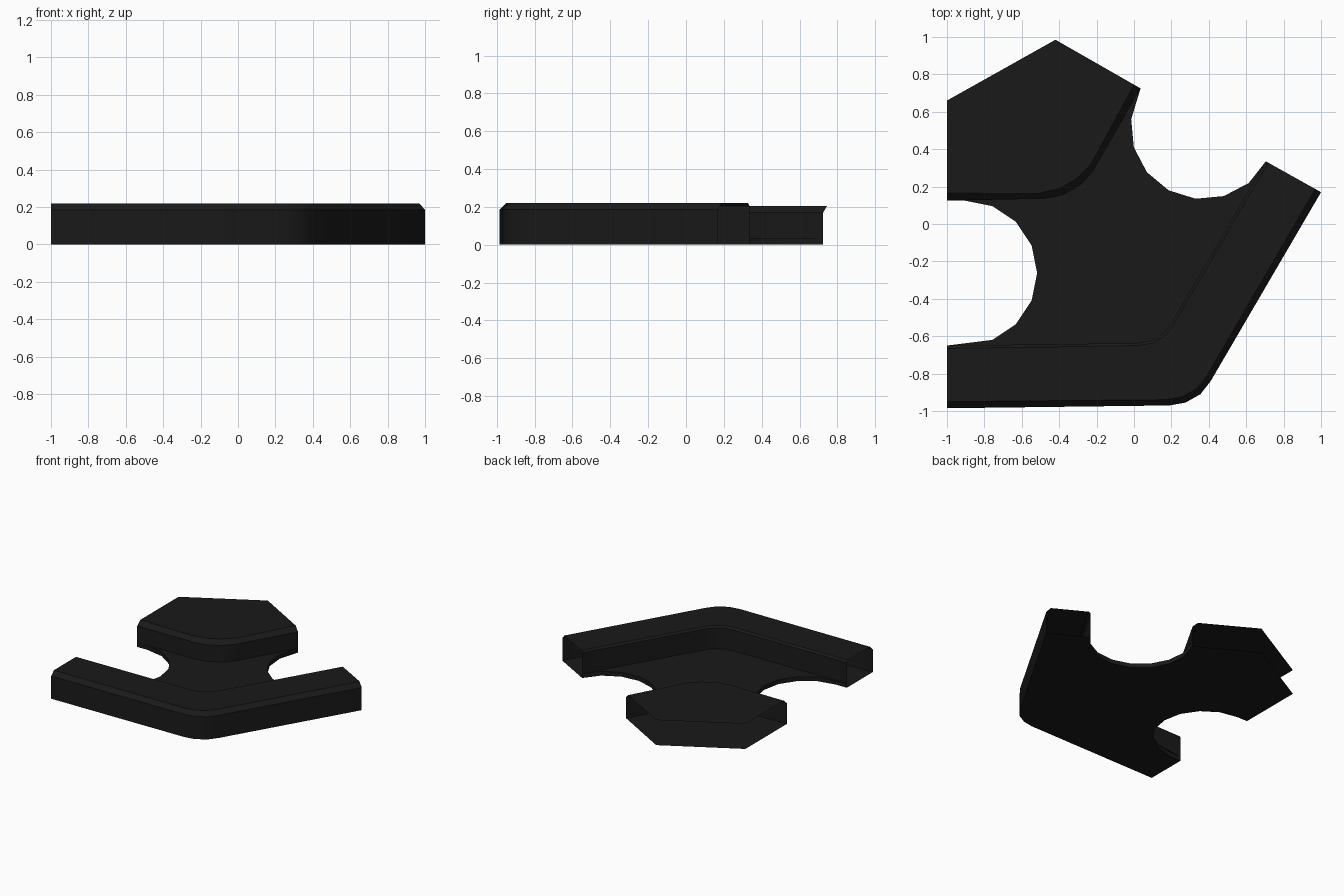
import bpy, math, bmesh

if "Cube" in bpy.data.objects:
    bpy.data.objects.remove(bpy.data.objects["Cube"])

mat = bpy.data.materials.new("dark_asphalt")
mat.diffuse_color = (0.01, 0.01, 0.01, 1)
mat.use_nodes = True
mat.node_tree.nodes["Principled BSDF"].inputs["Base Color"].default_value = mat.diffuse_color


def make(name, verts, faces):
    me = bpy.data.meshes.new(name)
    me.from_pydata(verts, [], faces)
    me.materials.append(mat)
    ob = bpy.data.objects.new(name, me)
    bpy.context.collection.objects.link(ob)
    bm = bmesh.new()
    bm.from_mesh(me)
    # split large outlines cleanly
    bmesh.ops.triangulate(bm, faces=[f for f in bm.faces if len(f.verts) > 4])
    bm.to_mesh(me)
    bm.free()
    bpy.ops.object.select_all(action='DESELECT')
    ob.select_set(True)
    bpy.context.view_layer.objects.active = ob
    bpy.ops.object.shade_smooth_by_angle(angle=math.radians(35))
    return ob


def level(path, z):
    return [(x, y, z) for x, y in path]


def toward(p, q, d):
    l = math.dist(p, q)
    return tuple(a + (b - a) * d / l for a, b in zip(p, q))


def loft(rows):
    n = len(rows[0])
    faces = [(r * n + i, r * n + i + 1, (r + 1) * n + i + 1, (r + 1) * n + i)
             for r in range(len(rows) - 1) for i in range(n - 1)]
    return sum(rows, []), faces


def arc(cx, cy, r, start, step=22.5):
    return [(cx + r * math.cos(math.radians(start + step * i)),
             cy + r * math.sin(math.radians(start + step * i))) for i in range(9)]


# Plan outlines, each running left to right
outer = [(-1, -0.985), (0.19, -0.97), (0.275, -0.955), (0.355, -0.91), (0.41, -0.84), (1, 0.17)]
inner = [(-1, -0.65), (0.01, -0.637), (0.09, -0.625), (0.155, -0.585), (0.20, -0.53), (0.705, 0.335)]
block = [(-1, 0.125), (-0.48, 0.135), (-0.38, 0.155), (-0.29, 0.205), (-0.22, 0.28), (0.035, 0.725)]
B, C, K = (-1, 0.66), (-0.42, 0.985), (-0.71, 0.825)
cut_right = arc(0.37, 0.52, 0.387, 331.5, -22.5)[1:-1]
cut_left = arc(-0.905, -0.262, 0.387, 90, -22.5)

# Bottom plate, facing down
base = outer + [inner[-1]] + cut_right + [block[-1], C, B, block[0]] + cut_left + [inner[0]]
make("base_plate", level(base, 0), [tuple(reversed(range(len(base))))])

# Recessed centre floor with thin rims along the round cut-outs
floor = inner + cut_right + block[::-1] + cut_left
n, ni, nr, nb = len(floor), len(inner), len(cut_right), len(block)
H = 0.035
rim = list(range(ni - 1, ni + nr)) + list(range(ni + nr + nb - 1, n))
make("centre_floor", level(floor, H) + level(floor, 0),
     [tuple(range(n))] + [(i, n + i, n + (i + 1) % n, (i + 1) % n) for i in rim])

# Outer raised rail: hollow, open at both ends
rows = [level(outer, 0), level(outer, 0.185),
        level([toward(a, b, 0.035) for a, b in zip(outer, inner)], 0.22),
        level([toward(b, a, 0.015) for a, b in zip(outer, inner)], 0.22),
        level(inner, 0.205), level(inner, 0)]
make("outer_rail", *loft(rows))

# Inner raised block: bevelled wall and roof, open on its three straight sides
aim = [B, B, K, K, C, C]
top = [toward(p, q, 0.04) for p, q in zip(block, aim)]
verts, faces = loft([level(block, 0), level(block, 0.17), level(top, 0.205)])
k = len(verts)
verts += level([C, B], 0.205)
faces.append(tuple(range(k - nb, k + 2)))
make("inner_block", verts, faces)
